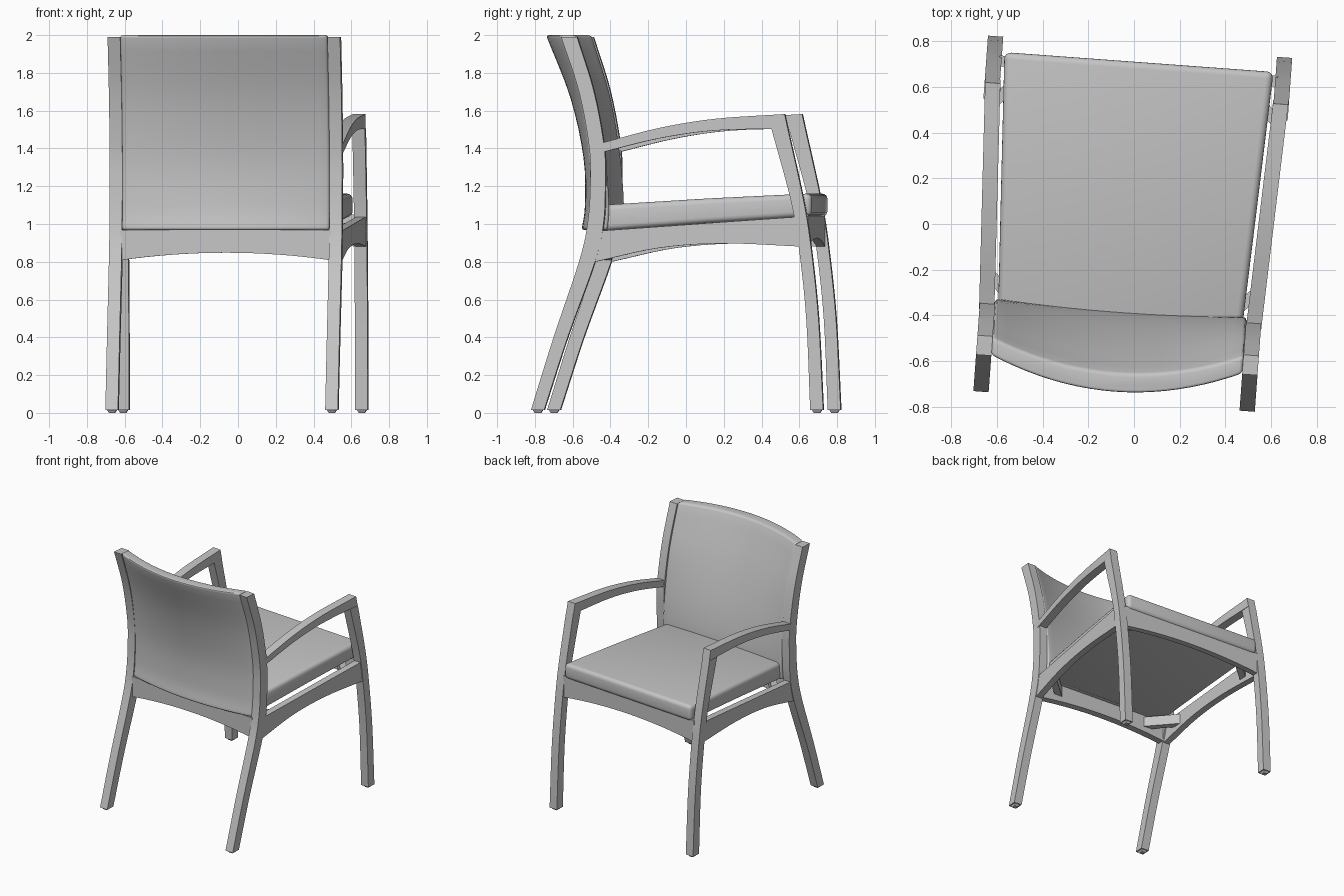
import bpy, bmesh, math
from mathutils import Matrix, Vector

cube = bpy.data.objects.get("Cube")
if cube:
    bpy.data.objects.remove(cube, do_unlink=True)

# The chair is turned slightly on the floor
PLACE = Matrix.Translation((-0.03, 0.002, 0)) @ Matrix.Rotation(math.radians(-4.2), 4, 'Z')

grey = bpy.data.materials.new("plain_grey")
grey.use_nodes = True
COLOUR = (0.56, 0.56, 0.56, 1)
grey.diffuse_color = COLOUR
grey.node_tree.nodes["Principled BSDF"].inputs["Base Color"].default_value = COLOUR


def smooth_path(points, steps=5):
    """Catmull-Rom curve through tuples of any length."""
    pts = [Vector(p) for p in points]
    pts = [2 * pts[0] - pts[1]] + pts + [2 * pts[-1] - pts[-2]]
    out = []
    for a, b, c, d in zip(pts, pts[1:], pts[2:], pts[3:]):
        for i in range(steps):
            t = i / steps
            out.append(0.5 * (2 * b + (c - a) * t + (2 * a - 5 * b + 4 * c - d) * t * t
                              + (3 * b - a - 3 * c + d) * t ** 3))
    return out + [pts[-2]]


def loft(name, rings, bevel=0):
    """Skin a row of closed rings, cap both ends, optionally round the edges."""
    bm = bmesh.new()
    rows = [[bm.verts.new(p) for p in ring] for ring in rings]
    n = len(rows[0])
    for a, b in zip(rows, rows[1:]):
        for i in range(n):
            j = (i + 1) % n
            bm.faces.new((a[i], a[j], b[j], b[i]))
    bm.faces.new(rows[0])
    bm.faces.new(rows[-1])
    bmesh.ops.recalc_face_normals(bm, faces=bm.faces)
    if bevel:
        hard = [e for e in bm.edges if e.calc_face_angle(0) > 0.7]
        bmesh.ops.bevel(bm, geom=hard, offset=bevel, segments=4, profile=0.5,
                        affect='EDGES', clamp_overlap=True)
    bm.transform(PLACE)
    mesh = bpy.data.meshes.new(name)
    bm.to_mesh(mesh)
    bm.free()
    mesh.materials.append(grey)
    mesh.shade_smooth()
    mesh.set_sharp_from_angle(angle=math.radians(30))
    obj = bpy.data.objects.new(name, mesh)
    bpy.context.collection.objects.link(obj)
    return obj


def upright_ring(x0, x1, back, front, z):
    return [(x0, back, z), (x1, back, z), (x1, front, z), (x0, front, z)]


def beam_ring(x0, x1, y, low, high):
    return [(x0, y, low), (x1, y, low), (x1, y, high), (x0, y, high)]


def outer(y):
    """Outside half width, wider toward the front."""
    return 0.617 + 0.05 * (y + 0.45) / 1.07


WIDE = 0.067
# (z, back y, front y) up the legs; (y, bottom z, top z) along arm and rail
REAR_POST = [(0.015, -0.78, -0.71), (0.4, -0.66, -0.585), (0.8, -0.525, -0.44), (1.0, -0.48, -0.395),
             (1.2, -0.465, -0.385), (1.4, -0.47, -0.39), (1.7, -0.525, -0.445), (1.99, -0.62, -0.535)]
FRONT_LEG = [(0.015, 0.706, 0.775), (0.5, 0.685, 0.75), (0.88, 0.645, 0.71),
             (1.13, 0.602, 0.67), (1.505, 0.5, 0.587)]
ARM = [(-0.42, 1.375, 1.425), (-0.1, 1.453, 1.508), (0.2, 1.495, 1.557), (0.57, 1.505, 1.582)]
SIDE_RAIL = [(-0.44, 0.8, 0.962), (-0.1, 0.873, 0.986), (0.25, 0.897, 1.011), (0.67, 0.88, 1.04)]

for side, s in (("left", 1), ("right", -1)):
    # Legs with small floor glides
    for name, path, out in (("rear_post", REAR_POST, 0.617), ("front_leg", FRONT_LEG, 0.667)):
        x0, x1 = s * (out - WIDE), s * out
        loft(f"{side}_{name}", [upright_ring(x0, x1, b, f, z) for z, b, f in smooth_path(path)])
        _, b, f = path[0]
        loft(f"{side}_{name}_glide",
             [upright_ring(x0 + s * m, x1 - s * m, b + m, f - m, z) for m, z in ((0.018, 0), (0.008, 0.016))])

    # Curved arm, its front end cut at the slant of the leg
    rings = [beam_ring(s * (outer(y) - WIDE), s * outer(y), y, lo, hi) for y, lo, hi in smooth_path(ARM)]
    rings[-1] = [(x, y + (0.017 if i < 2 else 0), z) for i, (x, y, z) in enumerate(rings[-1])]
    loft(f"{side}_arm", rings)

    # Arched side rail
    loft(f"{side}_side_rail", [beam_ring(s * (outer(y) - 0.058), s * (outer(y) - 0.006), y, lo, hi)
                               for y, lo, hi in smooth_path(SIDE_RAIL)])

    # Diagonal corner blocks below the seat
    for end, y, d, low in (("front", 0.655, -1, 0.925), ("rear", -0.445, 1, 0.875)):
        x = outer(y) - 0.05
        plan = [(x, 0.2), (x, 0.13), (x - 0.13, 0), (x - 0.2, 0)]
        loft(f"{side}_{end}_corner_block",
             [[(s * px, y + d * py, z) for px, py in plan] for z in (low, low + 0.08)])


def cross_rail(name, half, back, front, low, arch, top):
    rings = []
    for i in range(17):
        t = i / 8 - 1
        z = low + arch * (1 - t * t)
        rings.append([(half * t, back, z), (half * t, front, z), (half * t, front, top), (half * t, back, top)])
    loft(name, rings)


cross_rail("front_rail", 0.61, 0.645, 0.692, 0.88, 0.045, 1.05)
cross_rail("rear_rail", 0.56, -0.49, -0.435, 0.808, 0.04, 0.968)

# Seat cushion, sloping up to the front
loft("seat_cushion", [beam_ring(-0.535, 0.535, -0.42, 0.962, 1.1),
                      beam_ring(-0.563, 0.563, 0.15, 1.005, 1.135),
                      beam_ring(-0.59, 0.59, 0.708, 1.04, 1.162)], bevel=0.03)

# Upholstered back, hollow in plan: (z, front end, front middle, back end, back middle)
BACK = [(0.968, -0.378, -0.4, -0.485, -0.55), (1.1, -0.37, -0.39, -0.47, -0.532),
        (1.35, -0.388, -0.435, -0.472, -0.54), (1.67, -0.44, -0.53, -0.52, -0.612),
        (2.0, -0.54, -0.655, -0.62, -0.742)]
rings = []
for z, fe, fm, be, bk in smooth_path(BACK, 4):
    ts = [i / 10 - 1 for i in range(21)]
    front = [(0.551 * t, fe + (fm - fe) * (1 - t * t), z) for t in ts]
    rear = [(0.551 * t, be + (bk - be) * (1 - t * t), z) for t in reversed(ts)]
    rings.append(front + rear)
loft("back_cushion", rings, bevel=0.016)
